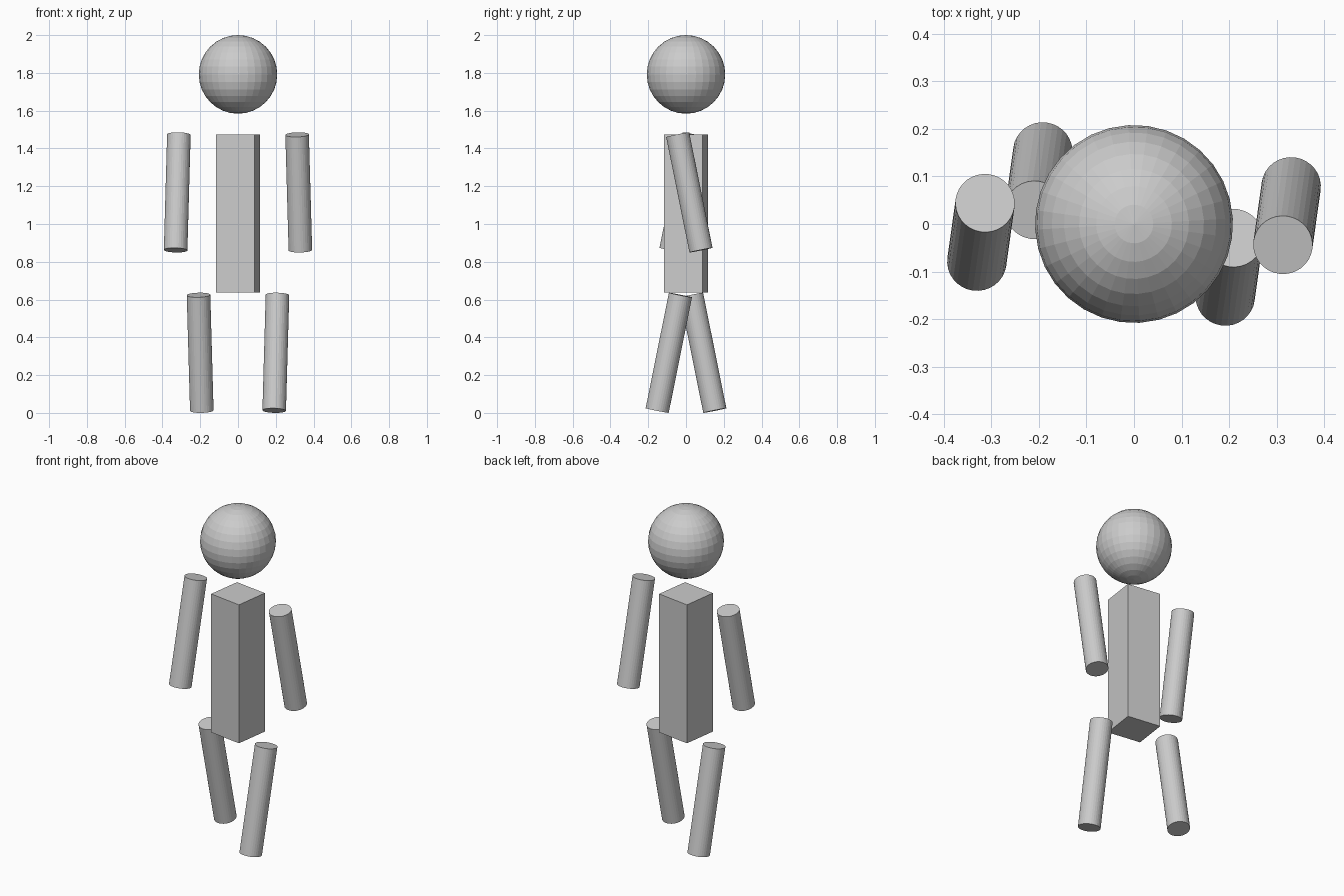
import bpy
from math import radians, cos, sin

if "Cube" in bpy.data.objects:
    bpy.data.objects.remove(bpy.data.objects["Cube"])

U = 0.208               # head radius; all proportions follow from it
TURN = radians(-8)      # whole figure is turned slightly about z
SWING = radians(11.5)   # walking swing of the limbs


def limb(name, side, reach, top_z, swing):
    """Cylinder hanging from a shoulder or hip point, swung forwards or backwards."""
    length = 3 * U
    # centre relative to the pivot, before the figure is turned
    x, y = side * reach, sin(swing) * length / 2
    loc = (x * cos(TURN) - y * sin(TURN),
           x * sin(TURN) + y * cos(TURN),
           top_z - cos(swing) * length / 2)
    bpy.ops.mesh.primitive_cylinder_add(vertices=32, radius=0.3 * U, depth=length,
                                        location=loc, rotation=(swing, 0, TURN))
    bpy.context.object.name = name


# Head
bpy.ops.mesh.primitive_uv_sphere_add(segments=32, ring_count=16, radius=U,
                                     location=(0, 0, 2 - U), rotation=(0, 0, TURN))
bpy.context.object.name = "head"

# Torso
bpy.ops.mesh.primitive_cube_add(size=1, location=(0, 0, 1.056), rotation=(0, 0, TURN))
torso = bpy.context.object
torso.name = "torso"
torso.scale = (U, U, 4.02 * U)

# Arms and legs swing in opposition
for side, label in ((-1, "left"), (1, "right")):
    limb(label + "_arm", side, 0.316, 1.473, side * SWING)
    limb(label + "_leg", side, 0.211, 0.624, -side * SWING)
